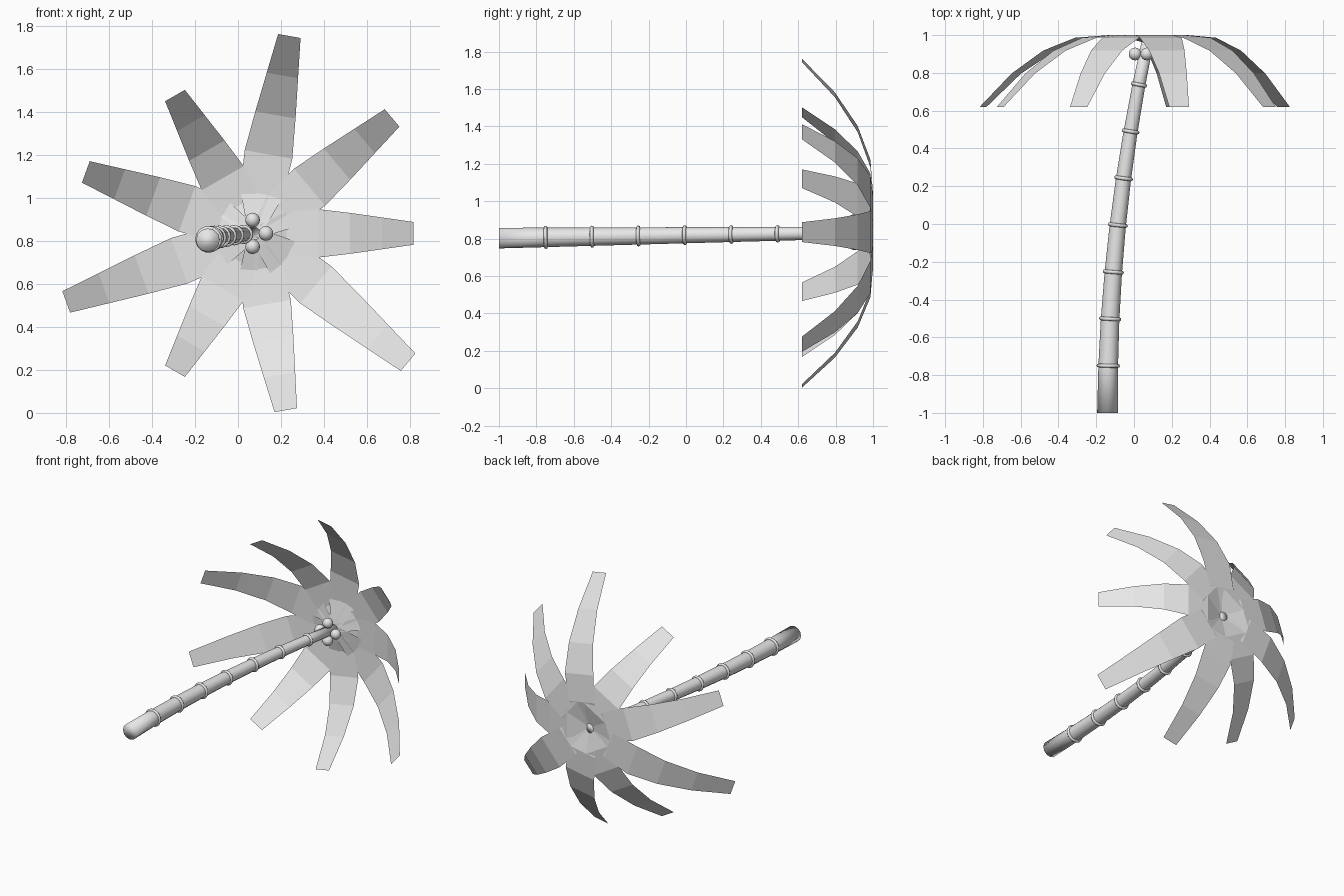
import bpy, bmesh, math
from mathutils import Vector

cube = bpy.data.objects.get("Cube")
if cube:
    bpy.data.objects.remove(cube)

grey = bpy.data.materials.new("light_grey")
grey.use_nodes = True
grey.diffuse_color = (0.8, 0.8, 0.8, 1)
grey.node_tree.nodes["Principled BSDF"].inputs["Base Color"].default_value = (0.8, 0.8, 0.8, 1)


def finish(obj, name, smooth):
    obj.name = name
    obj.data.materials.append(grey)
    for p in obj.data.polygons:
        p.use_smooth = smooth
    return obj


def from_bmesh(bm, name, smooth):
    mesh = bpy.data.meshes.new(name)
    bm.to_mesh(mesh)
    bm.free()
    obj = bpy.data.objects.new(name, mesh)
    bpy.context.collection.objects.link(obj)
    return finish(obj, name, smooth)


# Gently curved trunk path, lying along y
def path(s):
    return Vector((-0.14 + 0.22 * s * s, -1 + 2 * s, 0.803 + 0.031 * s))


def tangent(s):
    return Vector((0.44 * s, 2, 0.031 * min(1, 8 * s))).normalized()


def radius(s):
    return 0.055 - 0.024 * s


SIDES = 12
STEPS = 8
TOP = 0.985

# Trunk
bm = bmesh.new()
rows = []
for i in range(STEPS + 1):
    s = TOP * i / STEPS
    t = tangent(s)
    side = t.cross(Vector((0, 0, 1))).normalized()
    up = side.cross(t)
    ring = []
    for k in range(SIDES):
        a = math.tau * k / SIDES
        ring.append(bm.verts.new(path(s) + radius(s) * (side * math.cos(a) + up * math.sin(a))))
    rows.append(ring)
for low, high in zip(rows, rows[1:]):
    for k in range(SIDES):
        n = (k + 1) % SIDES
        bm.faces.new((low[k], low[n], high[n], high[k]))
bm.faces.new(rows[0])
bm.faces.new(rows[-1])
bmesh.ops.recalc_face_normals(bm, faces=bm.faces)
from_bmesh(bm, "trunk", True)

# Raised rings along the trunk
for i in range(7):
    s = 0.125 + 0.124 * i
    bpy.ops.mesh.primitive_torus_add(major_segments=20, minor_segments=8,
                                     major_radius=radius(s), minor_radius=0.01,
                                     location=path(s))
    obj = bpy.context.object
    obj.rotation_euler = tangent(s).to_track_quat("Z", "Y").to_euler()
    finish(obj, f"trunk_ring_{i + 1}", True)

# Fronds: arched strips, wide near the crown and narrow at the tip
CROWN = Vector((0.077, 0.96, 0.835))
LENGTHS = (0.74, 0.835, 0.932)
WIDTHS = (0.06, 0.2, 0.225, 0.19, 0.148, 0.106)

for i in range(9):
    a = math.radians(40 * i)
    out = Vector((math.cos(a), 0, math.sin(a)))
    across = Vector((-math.sin(a), 0, math.cos(a)))
    bm = bmesh.new()
    pairs = []
    for k, w in enumerate(WIDTHS):
        f = k / 5
        mid = CROWN + out * LENGTHS[i % 3] * f
        mid.y += 0.335 * f - 0.675 * f * f
        pairs.append([bm.verts.new(mid + across * w * e) for e in (-0.5, 0.5)])
    for p, q in zip(pairs, pairs[1:]):
        bm.faces.new((p[0], p[1], q[1], q[0]))
    from_bmesh(bm, f"frond_{i + 1}", False)

# Four round nuts under the crown
for i in range(4):
    a = math.tau * i / 4
    bpy.ops.mesh.primitive_uv_sphere_add(
        segments=16, ring_count=10, radius=0.034,
        location=(0.068 + 0.062 * math.cos(a), 0.9, 0.835 + 0.062 * math.sin(a)))
    finish(bpy.context.object, f"nut_{i + 1}", True)
